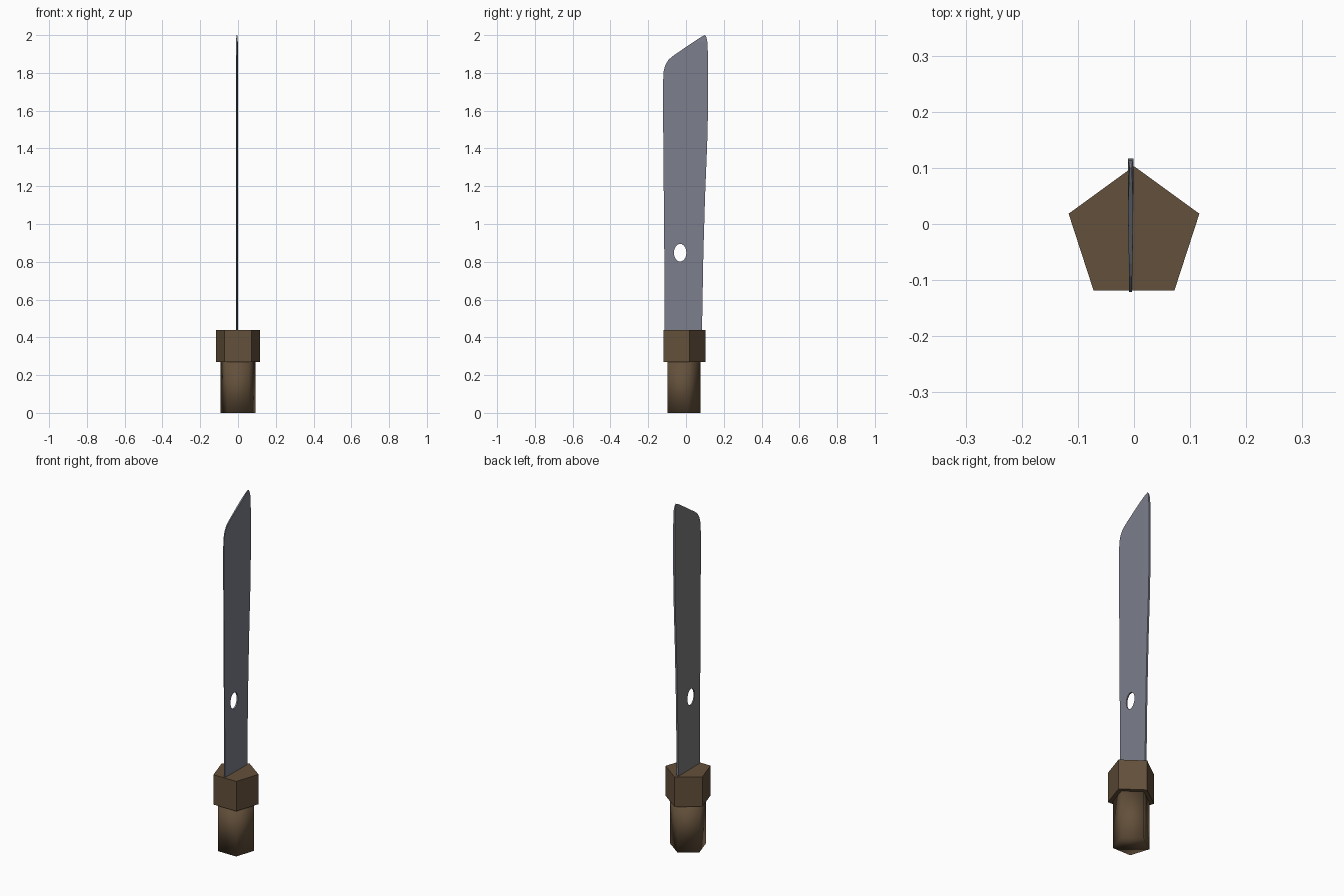
import bpy, bmesh, math

if "Cube" in bpy.data.objects:
    bpy.data.objects.remove(bpy.data.objects["Cube"])


def material(name, rgb):
    m = bpy.data.materials.new(name)
    m.diffuse_color = (*rgb, 1)
    m.use_nodes = True
    m.node_tree.nodes["Principled BSDF"].inputs["Base Color"].default_value = m.diffuse_color
    return m


brown = material("brown_wood", (0.125, 0.080, 0.043))
slate = material("slate_steel", (0.200, 0.212, 0.262))
grey = material("grey_steel", (0.200, 0.200, 0.200))

CY = -0.0195      # centre of grip in y
MID = -0.006      # blade mid-plane in x


def prism(name, radius, z0, z1, smooth):
    bpy.ops.mesh.primitive_cylinder_add(vertices=5, radius=radius, depth=z1 - z0,
                                        location=(0, CY, (z0 + z1) / 2))
    ob = bpy.context.object
    ob.name = name
    ob.data.materials.append(brown)
    if smooth:
        bpy.ops.object.shade_smooth()
    return ob


# Five-sided grip and guard
prism("handle", 0.097, 0.0, 0.272, True)
prism("guard", 0.1225, 0.27, 0.44, False)

# Blade outline (y, z)
outline = [(-0.115, 0.40), (0.084, 0.40), (0.092, 0.85), (0.101, 1.15), (0.112, 1.42),
           (0.117, 1.62), (0.117, 1.88), (0.113, 1.965), (0.108, 1.99), (0.100, 2.0),
           (0.075, 1.987), (0.0, 1.937), (-0.07, 1.889), (-0.094, 1.868), (-0.11, 1.84),
           (-0.118, 1.808), (-0.121, 1.76), (-0.121, 1.55), (-0.118, 1.2), (-0.115, 0.85)]
bm = bmesh.new()
face = bm.faces.new([bm.verts.new((0.005, y, z)) for y, z in outline])
ext = bmesh.ops.extrude_face_region(bm, geom=[face])
for v in [g for g in ext["geom"] if isinstance(g, bmesh.types.BMVert)]:
    v.co.x = -0.005
if face.is_valid is False or len(bm.faces) < len(outline) + 2:
    bm.faces.new([v for v in bm.verts if v.co.x > 0][:len(outline)])

# Ridge line near the spine, and a bevelled tip
RIDGE, SLOPE, TIP = 0.040, 0.02, 1.962
for co, no in (((0, RIDGE, 0), (0, 1, -SLOPE)), ((0, 0, TIP), (0, 0, 1))):
    bmesh.ops.bisect_plane(bm, geom=bm.verts[:] + bm.edges[:] + bm.faces[:],
                           plane_co=co, plane_no=no)
for v in bm.verts:
    d = max(0, RIDGE + SLOPE * v.co.z - v.co.y)
    half = 0.005 - 0.0125 * d - max(0, v.co.z - TIP) * 0.08
    v.co.x = MID + math.copysign(half, v.co.x)
bmesh.ops.recalc_face_normals(bm, faces=bm.faces[:])
mesh = bpy.data.meshes.new("blade")
bm.to_mesh(mesh)
bm.free()
blade = bpy.data.objects.new("blade", mesh)
bpy.context.collection.objects.link(blade)
mesh.materials.append(slate)
mesh.materials.append(grey)

# Oval hole through the blade
bpy.ops.mesh.primitive_cylinder_add(vertices=20, radius=1, depth=0.2,
                                    location=(MID, -0.031, 0.848),
                                    rotation=(0, math.pi / 2, 0))
cutter = bpy.context.object
cutter.name = "hole_cutter"
cutter.scale = (0.047, 0.033, 1)
cutter.hide_render = True
mod = blade.modifiers.new("hole", "BOOLEAN")
mod.operation = "DIFFERENCE"
mod.object = cutter
mod.solver = "EXACT"
bpy.ops.object.select_all(action="DESELECT")
bpy.context.view_layer.objects.active = blade
blade.select_set(True)
bpy.ops.object.modifier_apply(modifier="hole")
bpy.data.objects.remove(cutter)

# Left side is neutral grey, the rest slate
for p in blade.data.polygons:
    p.material_index = 1 if p.normal.x < -0.5 else 0
